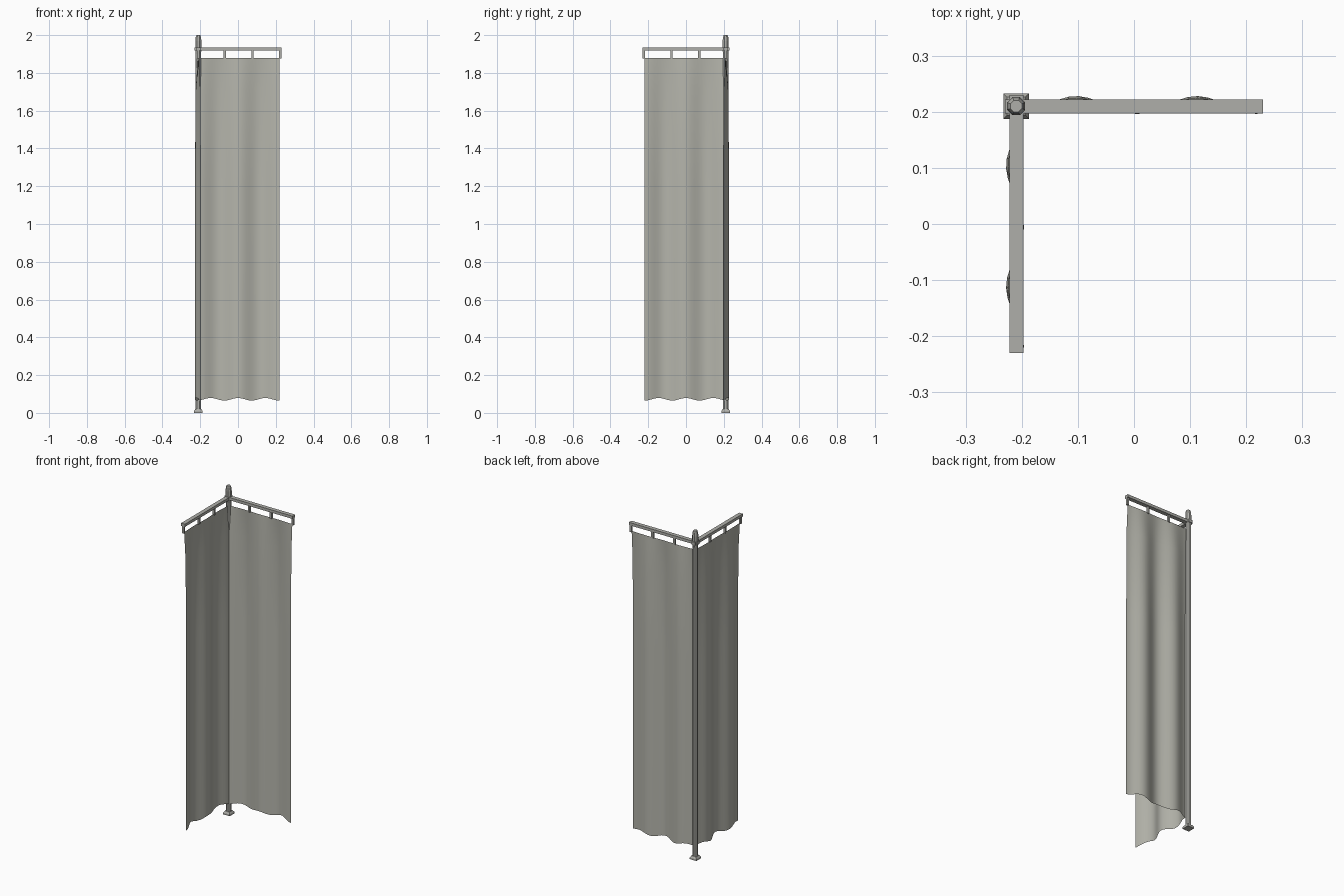
import bpy, bmesh, math

if "Cube" in bpy.data.objects:
    bpy.data.objects.remove(bpy.data.objects["Cube"])

def material(name, col):
    m = bpy.data.materials.new(name)
    m.diffuse_color = (*col, 1)
    m.use_nodes = True
    m.node_tree.nodes["Principled BSDF"].inputs["Base Color"].default_value = m.diffuse_color
    return m

METAL = material("pale grey metal", (0.43, 0.43, 0.40))
CLOTH = material("warm grey cloth", (0.46, 0.46, 0.41))
PX, PY = -0.21, 0.21  # post position

def make(name, bm, mat):
    me = bpy.data.meshes.new(name)
    bm.to_mesh(me)
    bm.free()
    me.materials.append(mat)
    ob = bpy.data.objects.new(name, me)
    bpy.context.collection.objects.link(ob)
    return ob

def frustum(name, rings, sides, mat, turn):
    """Stack of (radius, z) rings around the post axis."""
    bm = bmesh.new()
    loops = []
    for r, z in rings:
        loops.append([bm.verts.new((PX + r * math.cos(turn + 2 * math.pi * i / sides),
                                    PY + r * math.sin(turn + 2 * math.pi * i / sides), z))
                      for i in range(sides)])
    for a, b in zip(loops, loops[1:]):
        for i in range(sides):
            j = (i + 1) % sides
            bm.faces.new((a[i], a[j], b[j], b[i]))
    bm.faces.new(loops[0][::-1])
    bm.faces.new(loops[-1])
    return make(name, bm, mat)

def swap(p, side):
    """Side 0 runs along x; side 1 is its mirror across the corner diagonal."""
    return p if side == 0 else (-p[1], -p[0], p[2])

def box(name, lo, hi, side, mat):
    a, b = swap(lo, side), swap(hi, side)
    bm = bmesh.new()
    bmesh.ops.create_cube(bm, size=1)
    for v in bm.verts:
        v.co = [(a[k] + b[k]) / 2 + v.co[k] * abs(b[k] - a[k]) for k in range(3)]
    return make(name, bm, mat)

# post with rounded tip, and flared square foot
frustum("post", [(0.015, 0.01), (0.015, 1.90), (0.0175, 1.92), (0.0175, 1.97),
                 (0.015, 1.99), (0.011, 2.0)], 8, METAL, math.pi / 8)
s = math.sqrt(2)
frustum("foot", [(0.0225 * s, 0), (0.0225 * s, 0.01), (0.016 * s, 0.02)], 4, METAL, math.pi / 4)

for side, label in enumerate(("back", "left")):
    # top rail and the small hangers below it
    box(label + "_rail", (-0.23, 0.197, 1.918), (0.23, 0.222, 1.935), side, METAL)
    for i, x in enumerate((-0.07, 0.077, 0.223)):
        box(f"{label}_hanger_{i}", (x - 0.006, 0.204, 1.875), (x + 0.006, 0.216, 1.92), side, METAL)

    # pleated cloth sheet: flat at the top, folded lower down, scalloped hem
    bm = bmesh.new()
    cols, rows = 24, []
    for z, amp in ((1.88, 0.1), (1.71, 0.8), (1.2, 1.0), (0.072, 1.0)):
        row = []
        for i in range(cols + 1):
            x = -0.205 + 0.425 * i / cols
            fold = 0.002 + 0.016 * math.cos(2 * math.pi * (x + 0.103) / 0.215)
            hem = -0.007 * math.cos(2 * math.pi * (x - 0.073) / 0.145) if z < 0.1 else 0
            row.append(bm.verts.new(swap((x, 0.21 + amp * fold, z + hem), side)))
        rows.append(row)
    for a, b in zip(rows, rows[1:]):
        for i in range(cols):
            bm.faces.new((b[i], b[i + 1], a[i + 1], a[i]))
    cloth = make(label + "_curtain", bm, CLOTH)
    for p in cloth.data.polygons:
        p.use_smooth = True
